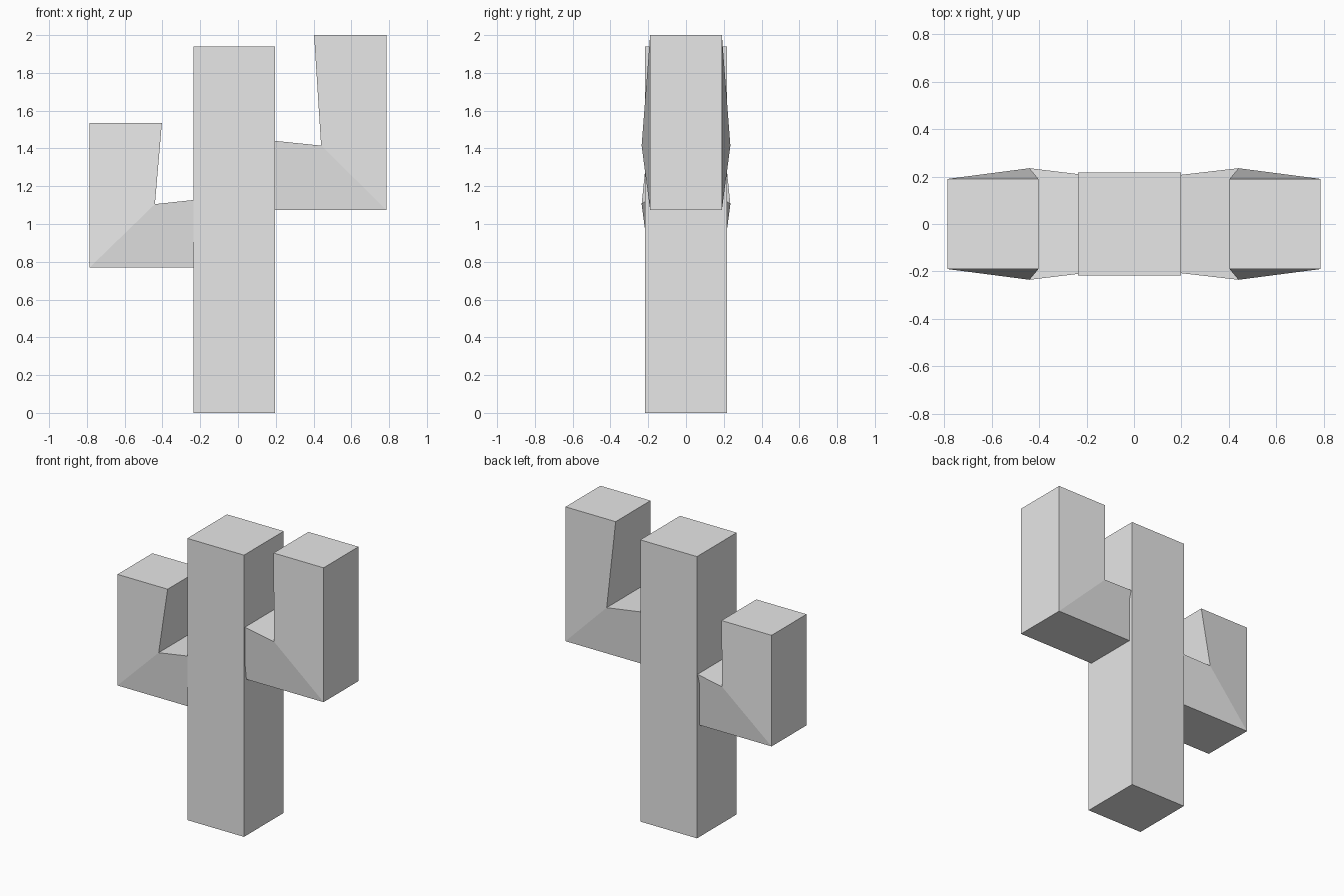
import bpy, bmesh

cube = bpy.data.objects.get("Cube")
if cube:
    bpy.data.objects.remove(cube, do_unlink=True)

grey = bpy.data.materials.new("plain grey")
grey.use_nodes = True
colour = (0.8, 0.8, 0.8, 1)
grey.diffuse_color = colour
grey.node_tree.nodes["Principled BSDF"].inputs["Base Color"].default_value = colour


def loft(name, sections):
    """Join rectangular sections, each given as (point, point, half depth), and cap both ends."""
    bm = bmesh.new()
    rings = []
    for (xa, za), (xb, zb), d in sections:
        corners = ((xa, -d, za), (xb, -d, zb), (xb, d, zb), (xa, d, za))
        rings.append([bm.verts.new(c) for c in corners])
    for a, b in zip(rings, rings[1:]):
        for i in range(4):
            j = (i + 1) % 4
            bm.faces.new((a[i], a[j], b[j], b[i]))
    bm.faces.new(rings[0])
    bm.faces.new(rings[-1])
    bmesh.ops.recalc_face_normals(bm, faces=bm.faces)
    mesh = bpy.data.meshes.new(name)
    bm.to_mesh(mesh)
    bm.free()
    mesh.materials.append(grey)
    obj = bpy.data.objects.new(name, mesh)
    bpy.context.collection.objects.link(obj)
    return obj


def arm(name, side, root, bottom, elbow, tip):
    """Bent square arm: out from the trunk, mitred at the elbow, then up."""
    outer = side * 0.785
    loft(name, [
        ((side * root, bottom), (side * root, elbow + 0.04), 0.19),
        ((outer, bottom), (side * 0.44, elbow), 0.235),
        ((outer, tip), (side * 0.403, tip), 0.19),
    ])
    # Narrow the outer corner of the elbow so the bulge is only on the inside
    for v in bpy.data.objects[name].data.vertices:
        if abs(v.co.x - outer) < 0.001:
            v.co.y = 0.19 if v.co.y > 0 else -0.19


# Square trunk
loft("trunk", [((-0.235, 0), (0.197, 0), 0.216),
               ((-0.235, 1.94), (0.197, 1.94), 0.216)])

# Low arm on the right, high arm on the left
arm("right_arm", -1, 0.07, 0.77, 1.105, 1.535)
arm("left_arm", 1, 0.05, 1.075, 1.415, 2.0)
